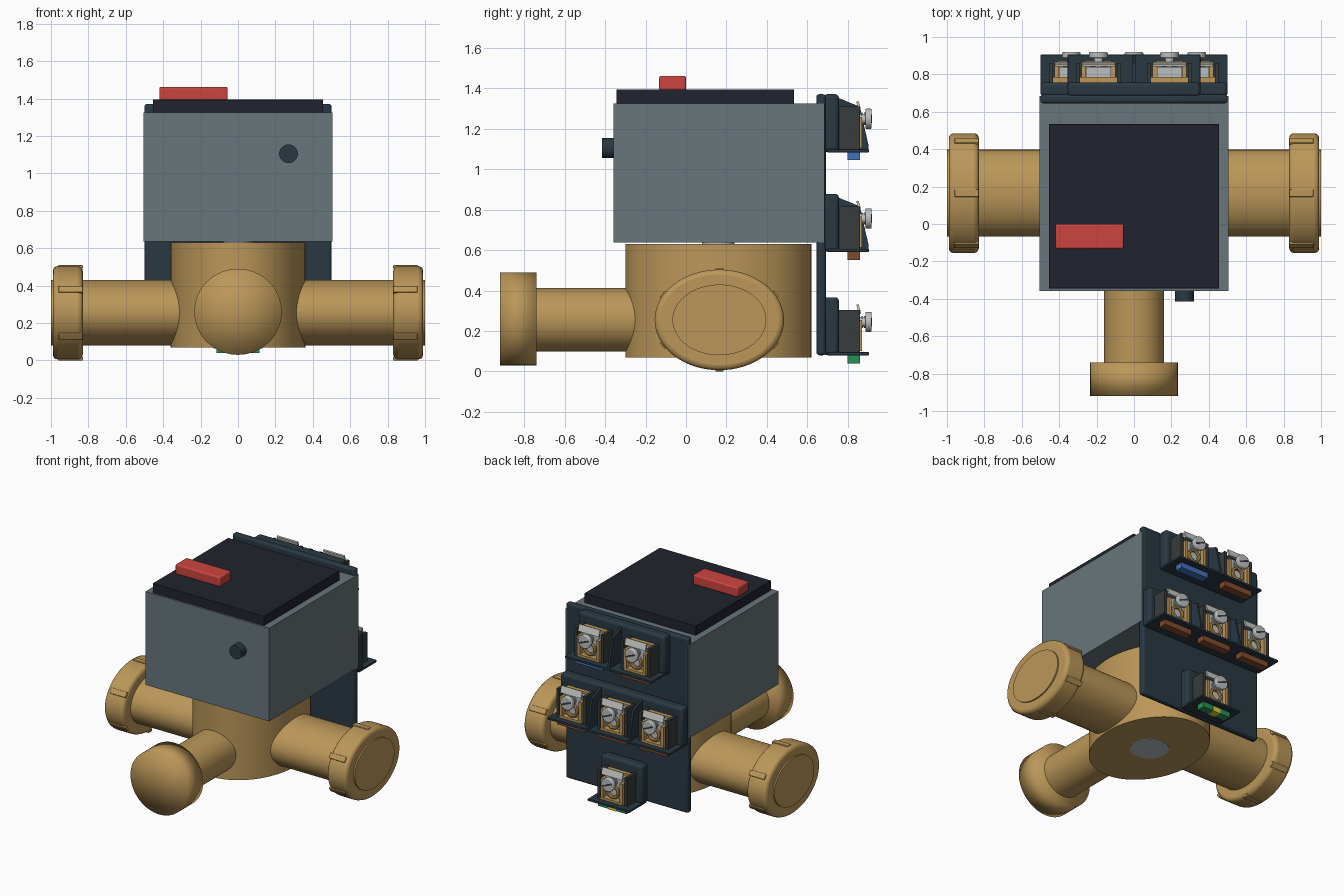
import bpy, bmesh, math
from mathutils import Matrix, Vector

if "Cube" in bpy.data.objects:
    bpy.data.objects.remove(bpy.data.objects["Cube"])


def material(name, r, g, b):
    m = bpy.data.materials.new(name)
    m.diffuse_color = (r, g, b, 1)
    m.use_nodes = True
    m.node_tree.nodes["Principled BSDF"].inputs["Base Color"].default_value = m.diffuse_color
    return m


BRASS = material("brass", 0.50, 0.31, 0.10)
SLATE = material("slate_grey", 0.14, 0.18, 0.20)
LID = material("near_black", 0.014, 0.017, 0.026)
NAVY = material("dark_blue_grey", 0.022, 0.040, 0.055)
WALL = material("charcoal", 0.04, 0.045, 0.045)
RED = material("red", 0.60, 0.06, 0.05)
STEEL = material("steel", 0.50, 0.52, 0.53)
LABEL = material("label_grey", 0.60, 0.60, 0.56)
BLUE = material("blue", 0.05, 0.17, 0.48)
BROWN = material("brown", 0.22, 0.07, 0.025)
GREEN = material("green", 0.02, 0.28, 0.09)
YELLOW = material("yellow", 0.75, 0.60, 0.04)


def finish(name, bm, mat, bevel=0.0):
    me = bpy.data.meshes.new(name)
    bm.to_mesh(me)
    bm.free()
    ob = bpy.data.objects.new(name, me)
    bpy.context.collection.objects.link(ob)
    me.materials.append(mat)
    if bevel:
        mod = ob.modifiers.new("bevel", 'BEVEL')
        mod.width, mod.segments, mod.limit_method = bevel, 3, 'ANGLE'
    return ob


def box(name, x, y, z, mat, bevel=0.0):
    """Box from (min, max) ranges."""
    lo, hi = Vector((x[0], y[0], z[0])), Vector((x[1], y[1], z[1]))
    bm = bmesh.new()
    bmesh.ops.create_cube(bm, size=1, matrix=Matrix.Translation((lo + hi) / 2)
                          @ Matrix.Diagonal((hi - lo).to_4d()))
    return finish(name, bm, mat, bevel)


TURN = {'X': Matrix.Rotation(math.pi / 2, 4, 'Y'),
        'Y': Matrix.Rotation(math.pi / 2, 4, 'X'),
        'Z': Matrix.Identity(4)}


def cyl(name, centre, half, axis, mat, seg=64, bevel=0.0, fan=False):
    """Elliptical cylinder from its centre and half sizes."""
    bm = bmesh.new()
    bmesh.ops.create_cone(bm, cap_ends=True, cap_tris=fan, segments=seg,
                          radius1=1, radius2=1, depth=2,
                          matrix=Matrix.Translation(centre)
                          @ Matrix.Diagonal((*half, 1)) @ TURN[axis])
    return finish(name, bm, mat, bevel)


# Valve body, stem and bottom plug
CY, CZ = 0.165, 0.255
cyl("valve_body", (0, 0.16, 0.35), (0.36, 0.46, 0.28), 'Z', BRASS, 96)
cyl("valve_stem", (0, 0.16, 0.635), (0.08, 0.08, 0.02), 'Z', STEEL)
cyl("bottom_plug", (0, 0.16, 0.075), (0.13, 0.13, 0.01), 'Z', STEEL)

# Side pipes with ribbed coupling nuts
for side, s in (("left", -1), ("right", 1)):
    cyl(side + "_pipe", (s * 0.6, CY, CZ), (0.4, 0.232, 0.175), 'X', BRASS)
    cyl(side + "_nut", (s * 0.91, CY, CZ), (0.08, 0.32, 0.249), 'X', BRASS, 64, 0.025)
    for i in range(6):
        a = math.radians(30 + 60 * i)
        rib = box(f"{side}_nut_rib_{i}", (-0.065, 0.065), (-0.02, 0.02),
                  (-0.012, 0.007), BRASS, 0.004)
        rib.location = (s * 0.895, CY + 0.32 * math.cos(a), CZ + 0.248 * math.sin(a))
        rib.rotation_euler.x = math.atan2(math.sin(a) / 0.248, math.cos(a) / 0.32) - math.pi / 2

# Front pipe and nut
cyl("front_pipe", (0, -0.4, CZ), (0.16, 0.4, 0.157), 'Y', BRASS)
front_nut = cyl("front_nut", (0, -0.83, 0.26), (0.234, 0.09, 0.23), 'Y', BRASS, 64, 0, True)

# Actuator housing, lid, lever and button
box("actuator_housing", (-0.505, 0.505), (-0.358, 0.685), (0.637, 1.325), SLATE)
box("housing_lid", (-0.455, 0.455), (-0.345, 0.535), (1.32, 1.395), LID, 0.004)
box("red_lever", (-0.42, -0.055), (-0.133, 0.0), (1.39, 1.463), RED, 0.01)
cyl("front_button", (0.27, -0.38, 1.105), (0.05, 0.035, 0.05), 'Y', NAVY, 32)

# Terminal back plate
box("back_plate", (-0.5, 0.5), (0.645, 0.692), (0.08, 1.372), NAVY, 0.015)


def terminal(tag, x, z, mat):
    """One screw terminal standing on a tray at height z."""
    def bit(name, dx, y, dz, m, bevel=0.0):
        return box(f"{tag}_{name}", (x + dx[0], x + dx[1]), y, (z + dz[0], z + dz[1]), m, bevel)
    for n, s in (("left", -1), ("right", 1)):
        bit(n + "_wall", sorted((s * 0.098, s * 0.12)), (0.75, 0.86), (0, 0.21), WALL)
        bit(n + "_clamp", sorted((s * 0.068, s * 0.09)), (0.77, 0.87), (0.01, 0.16), BRASS)
    bit("clamp_base", (-0.09, 0.09), (0.77, 0.872), (0.005, 0.022), BRASS)
    bit("clamp_back", (-0.098, 0.098), (0.75, 0.785), (0, 0.20), BRASS)
    bit("pressure_plate", (-0.066, 0.066), (0.785, 0.84), (0.03, 0.185), STEEL)
    # brass wire loop
    bpy.ops.mesh.primitive_torus_add(location=(x, 0.852, z + 0.078), rotation=(math.pi / 2, 0, 0),
                                     major_radius=0.042, minor_radius=0.012,
                                     major_segments=24, minor_segments=8)
    ring = bpy.context.object
    ring.name = tag + "_wire_loop"
    ring.data.materials.append(BRASS)
    # slotted screw
    cyl(tag + "_screw_shaft", (x, 0.85, z + 0.15), (0.024, 0.05, 0.024), 'Y', STEEL, 24)
    for i in range(4):
        cyl(f"{tag}_thread_{i}", (x, 0.846 + i * 0.013, z + 0.15), (0.03, 0.003, 0.03), 'Y', STEEL, 24)
    cyl(tag + "_screw_head", (x, 0.903, z + 0.15), (0.05, 0.016, 0.05), 'Y', STEEL, 32, 0.006)
    slot = box(tag + "_screw_slot", (-0.042, 0.042), (-0.001, 0.001), (-0.006, 0.006), WALL)
    slot.location, slot.rotation_euler.y = (x, 0.919, z + 0.15), 0.4
    # blank tag above, colour strip under the tray
    plate = box(tag + "_label", (-0.085, 0.085), (-0.006, 0.006), (-0.025, 0.025), LABEL)
    plate.location, plate.rotation_euler.x = (x, 0.855, z + 0.212), math.radians(15)
    bit("colour_strip", (-0.115, 0.115), (0.80, 0.86), (-0.055, -0.015), mat)


def row(name, half, z, cols, dividers):
    """Raised pad, tray and terminals; z is the tray top."""
    box(name + "_pad", (-half, half), (0.68, 0.757), (z - 0.015, z + 0.272), NAVY, 0.02)
    box(name + "_tray", (-half, half), (0.70, 0.905), (z - 0.016, z), NAVY, 0.003)
    for i, x in enumerate(dividers):
        bm = bmesh.new()
        f = bm.faces.new([bm.verts.new((x - 0.008, y, z + h)) for y, h in
                          ((0.75, 0), (0.903, 0), (0.903, 0.02), (0.86, 0.21), (0.75, 0.255))])
        up = bmesh.ops.extrude_face_region(bm, geom=[f])["geom"]
        bmesh.ops.translate(bm, vec=(0.016, 0, 0),
                            verts=[v for v in up if isinstance(v, bmesh.types.BMVert)])
        bmesh.ops.recalc_face_normals(bm, faces=bm.faces)
        finish(f"{name}_divider_{i}", bm, NAVY)
    for i, (x, m) in enumerate(cols):
        terminal(f"{name}_terminal_{i}", x, z, m)


# Three terminal rows
row("top_row", 0.355, 1.10, ((0.19, BLUE), (-0.19, BROWN)), (0,))
row("middle_row", 0.50, 0.607, ((-0.335, BROWN), (0, BROWN), (0.335, BROWN)), (-0.167, 0.167))
row("bottom_row", 0.17, 0.095, ((0, GREEN),), ())
box("earth_stripe", (-0.03, 0.03), (0.799, 0.862), (0.038, 0.075), YELLOW)

# Shading
bpy.ops.object.select_all(action='SELECT')
bpy.context.view_layer.objects.active = front_nut
front_nut.select_set(False)
bpy.context.view_layer.objects.active = bpy.data.objects["valve_body"]
bpy.ops.object.shade_smooth_by_angle(angle=math.radians(35))
front_nut.data.shade_smooth()
